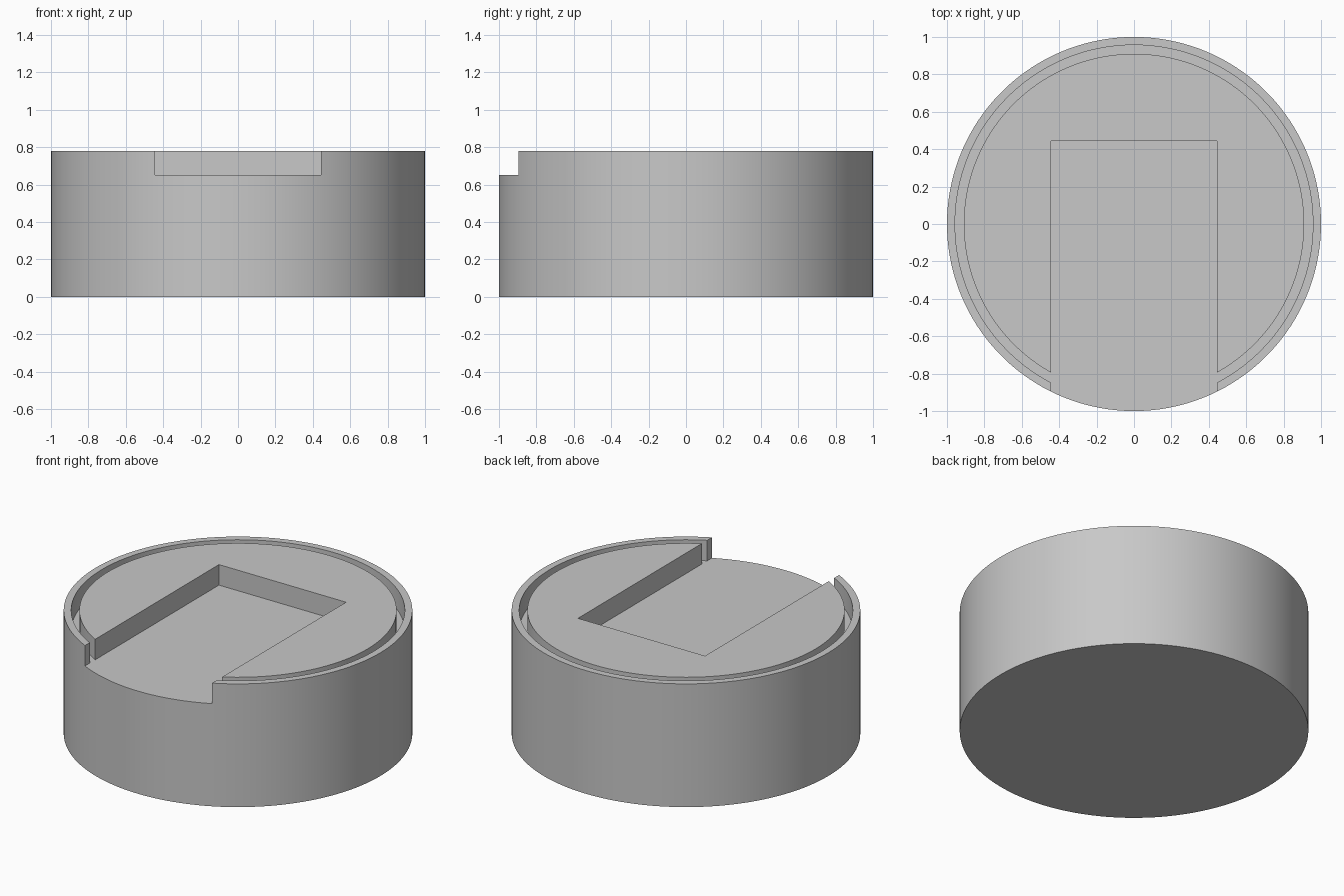
import bpy
import bmesh
from math import asin, cos, sin, pi

cube = bpy.data.objects.get("Cube")
if cube:
    bpy.data.objects.remove(cube)

HEIGHT, FLOOR = 0.78, 0.65          # top of the model, floor of slot and groove
R_OUT, R_GROOVE, R_DISC = 1.0, 0.957, 0.91
SLOT = 0.445                        # half width of the slot, and its back end

grey = bpy.data.materials.new("plain_grey")
grey.use_nodes = True
colour = (0.58, 0.58, 0.58, 1)
grey.diffuse_color = colour
grey.node_tree.nodes["Principled BSDF"].inputs["Base Color"].default_value = colour


def arc(radius, start, end, steps):
    angles = [start + (end - start) * i / steps for i in range(steps + 1)]
    return [(radius * cos(a), radius * sin(a)) for a in angles]


def open_arc(radius, steps=120):
    """Arc around the back, ending at both sides of the slot."""
    half = asin(SLOT / radius)
    return arc(radius, -pi / 2 + half, 1.5 * pi - half, steps)


def extruded(name, polygons, bottom, top, open_bottom):
    """Extrude flat polygons, sharing their common edges, into a solid part."""
    bm = bmesh.new()
    for polygon in polygons:
        bm.faces.new([bm.verts.new((x, y, bottom)) for x, y in polygon])
    bmesh.ops.remove_doubles(bm, verts=bm.verts[:], dist=0.0001)
    base = bm.faces[:]
    result = bmesh.ops.extrude_face_region(bm, geom=base, use_keep_orig=True)
    for v in result["geom"]:
        if isinstance(v, bmesh.types.BMVert):
            v.co.z = top
    bmesh.ops.recalc_face_normals(bm, faces=bm.faces[:])
    if open_bottom:
        bmesh.ops.delete(bm, geom=base, context="FACES_ONLY")
    mesh = bpy.data.meshes.new(name)
    bm.to_mesh(mesh)
    bm.free()
    mesh.materials.append(grey)
    obj = bpy.data.objects.new(name, mesh)
    bpy.context.collection.objects.link(obj)
    bpy.ops.object.select_all(action="DESELECT")
    obj.select_set(True)
    bpy.context.view_layer.objects.active = obj
    bpy.ops.object.shade_smooth_by_angle(angle=pi / 6)


# Solid round body up to the slot floor
half = asin(SLOT / R_OUT)
front = arc(R_OUT, -pi / 2 - half, -pi / 2 + half, 20)[1:-1]
extruded("round_body", [open_arc(R_OUT) + front], 0, FLOOR, False)

# Thin outer rim, open at the front
outer, inner = open_arc(R_OUT), open_arc(R_GROOVE)
quads = [[outer[i], outer[i + 1], inner[i + 1], inner[i]] for i in range(len(outer) - 1)]
extruded("outer_rim", quads, FLOOR, HEIGHT, True)

# Raised inner disc with the rectangular slot
disc = open_arc(R_DISC) + [(-SLOT, SLOT), (SLOT, SLOT)]
extruded("slotted_disc", [disc], FLOOR, HEIGHT, True)
